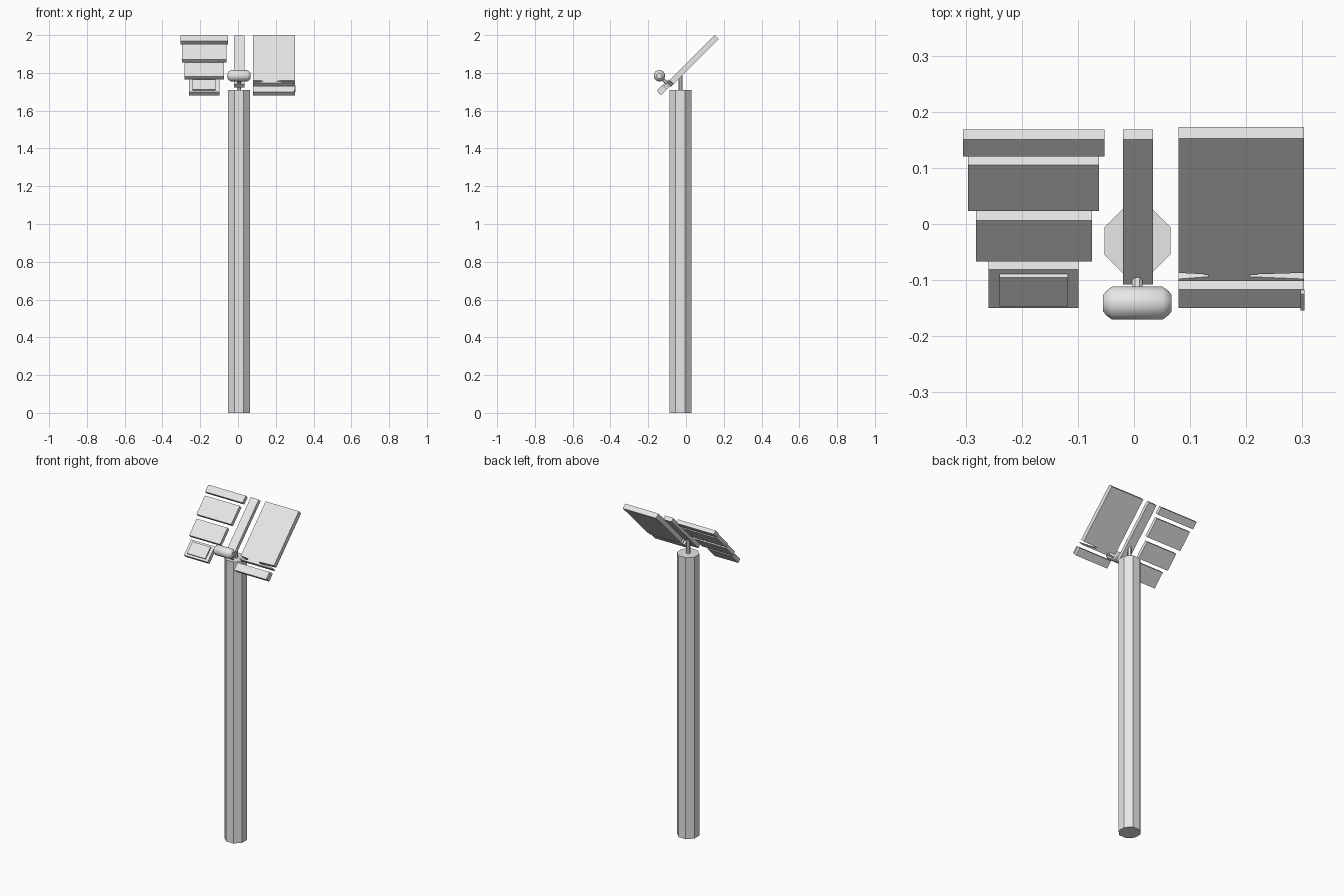
import bpy, bmesh, math
from mathutils import Vector, Matrix

if "Cube" in bpy.data.objects:
    bpy.data.objects.remove(bpy.data.objects["Cube"])

grey = bpy.data.materials.new("light_grey")
grey.diffuse_color = (0.8, 0.8, 0.8, 1)
grey.use_nodes = True
grey.node_tree.nodes["Principled BSDF"].inputs["Base Color"].default_value = grey.diffuse_color
NORMAL = Vector((0, -1, 1)).normalized()   # facing direction of the tilted panels
FACE_Z = 1.848                             # height of the panel plane at y = 0
CX, CY = 0.006, -0.03                      # post axis


def finish(name, bm):
    bmesh.ops.recalc_face_normals(bm, faces=bm.faces)
    me = bpy.data.meshes.new(name)
    bm.to_mesh(me)
    bm.free()
    me.materials.append(grey)
    ob = bpy.data.objects.new(name, me)
    bpy.context.collection.objects.link(ob)
    return ob


def on_plane(x, y, d):
    return Vector((x, y, y + FACE_Z)) + NORMAL * d


def panel(name, outline, front, back):
    """Extrude an (x, y) outline lying on the 45 degree plane."""
    bm = bmesh.new()
    face = bm.faces.new([bm.verts.new(on_plane(x, y, front)) for x, y in outline])
    ext = bmesh.ops.extrude_face_region(bm, geom=[face])
    verts = [g for g in ext["geom"] if isinstance(g, bmesh.types.BMVert)]
    bmesh.ops.translate(bm, verts=verts, vec=NORMAL * (back - front))
    return finish(name, bm)


def slab(name, x0, x1, y0, y1, front=0.0, back=-0.024):
    return panel(name, [(x0, y0), (x1, y0), (x1, y1), (x0, y1)], front, back)


def prism(name, radius, start, end, sides=8):
    """Straight bar between two points, with a flat side facing front."""
    start, end = Vector(start), Vector(end)
    axis = end - start
    bm = bmesh.new()
    turn = Matrix.Rotation(math.pi / sides, 4, 'Z')
    place = Matrix.Translation((start + end) / 2) @ \
        Vector((0, 0, 1)).rotation_difference(axis).to_matrix().to_4x4()
    bmesh.ops.create_cone(bm, cap_ends=True, segments=sides, radius1=radius,
                          radius2=radius, depth=axis.length, matrix=place @ turn)
    return finish(name, bm)


# Post and the thin stem on top of it
prism("post", 0.0635, (CX, CY, 0), (CX, CY, 1.71))
prism("stem", 0.0115, (CX, CY, 1.70), (CX, CY, 1.80))

# Left column of stepped panels, with a raised plate on the lowest
slab("left_panel_top", -0.305, -0.053, 0.120, 0.151)
slab("left_panel_upper", -0.296, -0.062, 0.023, 0.105)
slab("left_panel_middle", -0.282, -0.075, -0.067, 0.006)
slab("left_panel_bottom", -0.259, -0.099, -0.150, -0.081)
slab("left_raised_plate", -0.240, -0.118, -0.141, -0.089, 0.0085, -0.002)

# Centre bar
slab("centre_bar", -0.020, 0.034, -0.108, 0.151)

# Large right panel with a tapered slot cut in from each side
panel("right_panel", [
    (0.079, -0.102), (0.303, -0.102), (0.303, -0.098), (0.207, -0.094),
    (0.207, -0.090), (0.303, -0.087), (0.303, 0.152), (0.079, 0.152),
    (0.079, -0.087), (0.132, -0.090), (0.132, -0.094), (0.079, -0.098)],
    0.0, -0.030)
slab("right_panel_bottom", 0.079, 0.303, -0.150, -0.117)
slab("right_side_tab", 0.297, 0.304, -0.148, -0.118, 0.009, -0.002)

# Handle knob and the rod that holds it
knob_centre = Vector((CX, -0.141, 1.785))
prism("knob_rod", 0.010, knob_centre, knob_centre - NORMAL * 0.06)
bm = bmesh.new()
rings = []
for x, r in ((-0.061, 0.015), (-0.056, 0.022), (-0.045, 0.0305),
             (0.045, 0.0305), (0.056, 0.022), (0.061, 0.015)):
    ring = []
    for i in range(12):
        a = math.tau * (i + 0.5) / 12
        ring.append(bm.verts.new(knob_centre + Vector((x, r * math.cos(a), r * math.sin(a)))))
    rings.append(ring)
for a, b in zip(rings, rings[1:]):
    for i in range(12):
        j = (i + 1) % 12
        bm.faces.new((a[i], a[j], b[j], b[i]))
bm.faces.new(rings[0])
bm.faces.new(rings[-1])
for f in bm.faces:
    f.smooth = len(f.verts) == 4
finish("knob", bm)
